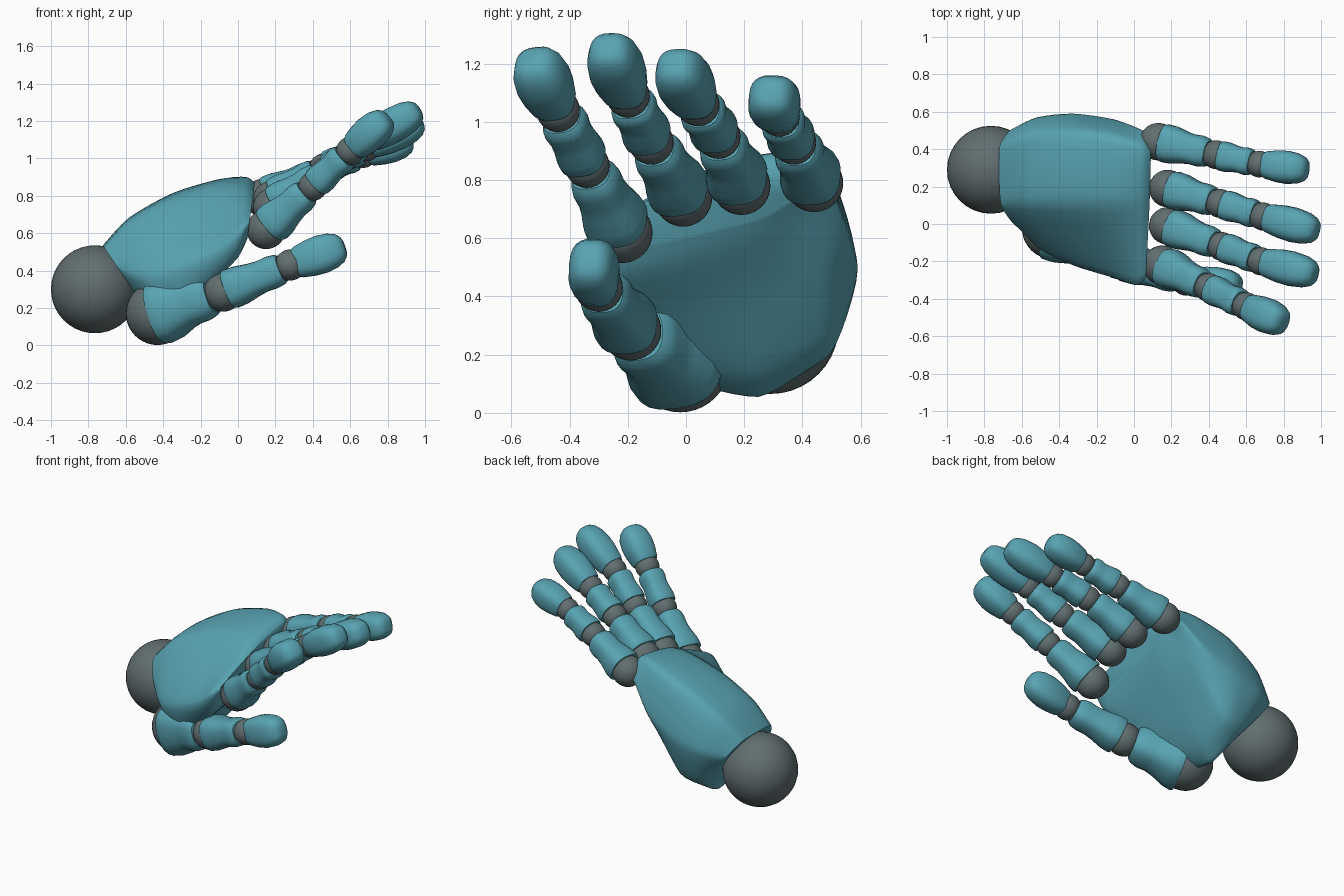
import bpy
import math
from mathutils import Vector

cube = bpy.data.objects.get("Cube")
if cube:
    bpy.data.objects.remove(cube, do_unlink=True)


def make_material(name, colour):
    material = bpy.data.materials.new(name)
    material.use_nodes = True
    material.diffuse_color = colour
    shader = material.node_tree.nodes["Principled BSDF"]
    shader.inputs["Base Color"].default_value = colour
    shader.inputs["Roughness"].default_value = 0.6
    return material


TEAL = make_material("teal shell", (0.1, 0.37, 0.45, 1))
GREY = make_material("grey joint", (0.12, 0.155, 0.16, 1))


def finish(obj, material, angle):
    """Assign one colour and smooth the object, keeping its edges crisp."""
    obj.data.materials.append(material)
    bpy.ops.object.select_all(action="DESELECT")
    obj.select_set(True)
    bpy.context.view_layer.objects.active = obj
    bpy.ops.object.shade_smooth_by_angle(angle=math.radians(angle))


def loft(name, rings, material, angle):
    """Skin a list of equal-sized rings and cap both ends."""
    n = len(rings[0])
    verts = [p for ring in rings for p in ring]
    faces = [tuple(range(n))[::-1], tuple(range(len(verts) - n, len(verts)))]
    for r in range(len(rings) - 1):
        for i in range(n):
            j = (i + 1) % n
            faces.append((r * n + i, r * n + j, r * n + n + j, r * n + n + i))
    mesh = bpy.data.meshes.new(name)
    mesh.from_pydata(verts, [], faces)
    obj = bpy.data.objects.new(name, mesh)
    bpy.context.collection.objects.link(obj)
    finish(obj, material, angle)


def ball(name, centre, radius):
    bpy.ops.mesh.primitive_uv_sphere_add(
        segments=32, ring_count=20, radius=radius, location=centre)
    obj = bpy.context.object
    obj.name = name
    finish(obj, GREY, 60)


def spline(points, steps, closed, tension):
    """Smooth curve passing through every control point."""
    n = len(points)
    pick = (lambda i: points[i % n]) if closed else (
        lambda i: points[max(0, min(n - 1, i))])
    curve = []
    for i in range(n if closed else n - 1):
        a, b = pick(i), pick(i + 1)
        ta = (b - pick(i - 1)) * tension
        tb = (pick(i + 2) - a) * tension
        for s in range(steps):
            t = s / steps
            h = t * t * (3 - 2 * t)
            curve.append(a * (1 - h) + b * h
                         + ta * t * (1 - t) ** 2 - tb * t * t * (1 - t))
    return curve if closed else curve + [points[-1]]


def palm_section(xt, xb, yf, yb, zr, zt, ze, zs, zbf, zbb, dip):
    """Closed outline: thumb edge, ridge, back of hand, outer side, palm face."""
    outline = [(yf, ze), (0.11, zr), (yb - 0.1, zt), (yb, zs),
               (yb - 0.09, zbb), (0.25, (zbf + zbb) / 2 + dip), (yf + 0.09, zbf)]
    low = min(zbf, zbb)
    points = [Vector((xb + (xt - xb) * (z - low) / (zt - low), y, z))
              for y, z in outline]
    return spline(points, 6, True, 0.27)


# Palm, from the wrist to the knuckles
sections = [palm_section(*row) for row in (
    (-.72, -.5, -.01, .51, .52, .53, .39, .42, .2, .24, -.13),
    (-.58, -.43, -.14, .57, .66, .67, .37, .45, .13, .2, -.11),
    (-.35, -.3, -.22, .59, .78, .8, .43, .5, .18, .23, -.06),
    (-.1, -.12, -.28, .56, .85, .88, .53, .6, .35, .48, 0),
    (.04, 0, -.32, .51, .85, .9, .63, .75, .47, .69, .01),
    (.09, .05, -.29, .48, .82, .87, .66, .78, .57, .75, .01))]
strands = [spline(list(strand), 4, False, 0.4) for strand in zip(*sections)]
loft("palm", [list(ring) for ring in zip(*strands)][::-1], TEAL, 58)

ball("wrist_ball", (-.765, .29, .3), .235)

# Length fraction and swelling of each kind of finger shell
PHALANX = ((0, 1), (.04, 1.04), (.2, 1.06), (.45, .97), (.62, .95), (.8, 1.03),
           (.93, 1), (1, .87))
FINGERTIP = ((0, .94), (.06, 1.04), (.3, 1.2), (.52, 1.25), (.75, 1.15),
             (.9, .93), (.97, .68), (1, .4))


def shell(name, a, b, ra, rb, width, profile):
    """Rounded-box tube between two joints."""
    axis = b - a
    side = axis.cross(Vector((-.5, .1, .85))).normalized()
    lift = side.cross(axis).normalized()
    rings = []
    for t, swell in profile:
        radius = (ra + (rb - ra) * t) * swell
        ring = []
        for k in range(24):
            c, s = math.cos(math.tau * k / 24), math.sin(math.tau * k / 24)
            u = math.copysign(abs(c) ** .75, c) * width
            v = math.copysign(abs(s) ** .75, s)
            ring.append(a + axis * t + (side * u + lift * v) * radius)
        rings.append(ring)
    loft(name, rings[::-1], TEAL, 40)


# Each digit: three joint centres, the end point, and the joint radii
DIGITS = {
    "thumb": (((-.43, -.02, .172), (-.08, -.19, .285), (.28, -.3, .43), (.57, -.33, .53)),
              (.17, .105, .083)),
    "index": (((.15, -.22, .62), (.4, -.34, .85), (.6, -.44, 1.04), (.8, -.53, 1.22)),
              (.105, .077, .075)),
    "middle": (((.18, -.01, .74), (.47, -.12, .93), (.68, -.2, 1.09), (.97, -.27, 1.26)),
               (.1, .077, .075)),
    "ring": (((.18, .19, .78), (.46, .11, .95), (.69, .04, 1.06), (.98, -.04, 1.2)),
             (.1, .077, .075)),
    "little": (((.13, .44, .79), (.44, .37, .93), (.67, .32, 1.02), (.93, .29, 1.1)),
               (.1, .077, .071)),
}
for digit, (joints, radii) in DIGITS.items():
    points = [Vector(p) for p in joints]
    for i, part in enumerate(("lower", "middle", "tip")):
        ball(f"{digit}_{part}_joint", points[i], radii[i])
        tip = part == "tip"
        end_radius = radii[i] if tip else radii[i + 1]
        along = (points[i + 1] - points[i]).normalized()
        # Leave a band of each joint ball bare
        start = points[i] + along * radii[i] * (.1 if radii[i] > .15 else .38)
        end = points[i + 1] - along * end_radius * (0 if tip else .6)
        width = .83 if tip and digit == "thumb" else 1
        shell(f"{digit}_{part}_shell", start, end, radii[i], end_radius, width,
              FINGERTIP if tip else PHALANX)
